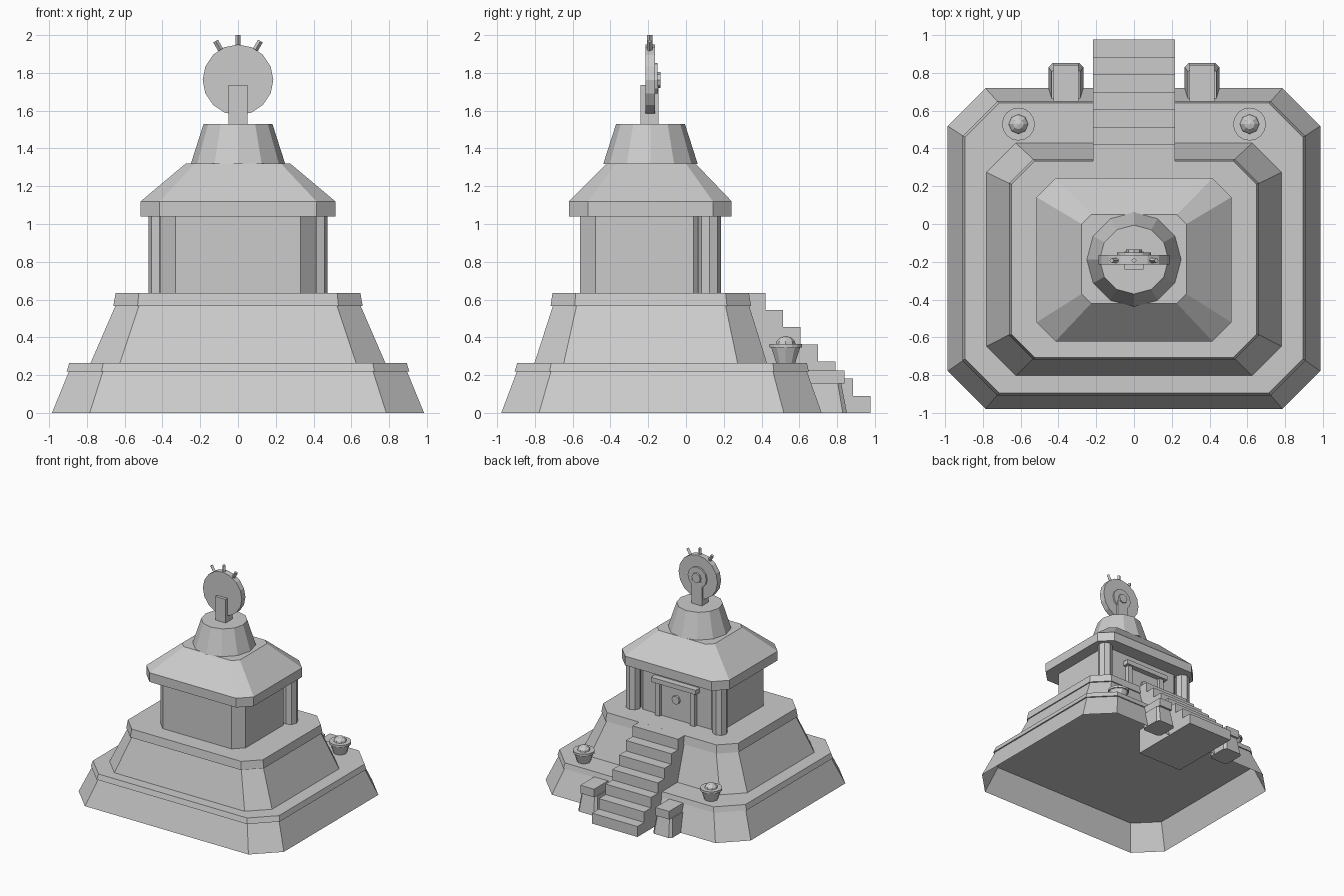
import bpy, bmesh, math
from mathutils import Matrix

cube = bpy.data.objects.get("Cube")
if cube:
    bpy.data.objects.remove(cube, do_unlink=True)

stone = bpy.data.materials.new("grey stone")
stone.use_nodes = True
GREY = (0.6, 0.6, 0.6, 1)
stone.diffuse_color = GREY
stone.node_tree.nodes["Principled BSDF"].inputs["Base Color"].default_value = GREY


def add_object(name, bm):
    mesh = bpy.data.meshes.new(name)
    bm.to_mesh(mesh)
    bm.free()
    mesh.materials.append(stone)
    obj = bpy.data.objects.new(name, mesh)
    bpy.context.collection.objects.link(obj)
    return obj


def loft(name, rings, capped=True):
    """Skin a stack of equal-length point rings, closing the ends if capped."""
    bm = bmesh.new()
    loops = [[bm.verts.new(p) for p in ring] for ring in rings]
    for a, b in zip(loops, loops[1:]):
        for i in range(len(a)):
            j = (i + 1) % len(a)
            bm.faces.new((a[i], a[j], b[j], b[i]))
    if capped:
        bm.faces.new(loops[0][::-1])
        bm.faces.new(loops[-1])
        bmesh.ops.recalc_face_normals(bm, faces=bm.faces)
    return add_object(name, bm)


def chamfered(z, half, y0, y1, c, cx=0):
    """Rectangle with cut corners at height z."""
    x0, x1 = cx - half, cx + half
    return [(x0 + c, y0, z), (x1 - c, y0, z), (x1, y0 + c, z), (x1, y1 - c, z),
            (x1 - c, y1, z), (x0 + c, y1, z), (x0, y1 - c, z), (x0, y0 + c, z)]


def circle(cx, cy, z, r, n):
    return [(cx + r * math.cos(math.tau * i / n), cy + r * math.sin(math.tau * i / n), z)
            for i in range(n)]


def box(name, x0, x1, y0, y1, z0, z1):
    return loft(name, [[(x0, y0, z), (x1, y0, z), (x1, y1, z), (x0, y1, z)]
                       for z in (z0, z1)])


def disc(name, x, z, r, y0, y1, n):
    """Cylinder whose axis runs along y."""
    return loft(name, [[(px, y, pz) for px, pz, _ in circle(x, z, 0, r, n)]
                       for y in (y0, y1)])


# Stepped base: a hollow lower tier, open underneath, and a solid upper tier
loft("lower_tier", [chamfered(0, 0.985, -0.978, 0.718, 0.2),
                    chamfered(0.22, 0.895, -0.895, 0.64, 0.18)], capped=False)
loft("lower_tier_cap", [chamfered(0.22, 0.907, -0.907, 0.65, 0.185),
                        chamfered(0.265, 0.893, -0.893, 0.64, 0.18)])
loft("upper_tier", [chamfered(0.265, 0.78, -0.802, 0.428, 0.155),
                    chamfered(0.565, 0.65, -0.705, 0.335, 0.125)])
loft("upper_tier_cap", [chamfered(0.565, 0.66, -0.717, 0.345, 0.128),
                        chamfered(0.635, 0.648, -0.707, 0.333, 0.123)])

# Shrine room with chamfered corners, porch columns and doorway
loft("shrine_room", [chamfered(z, 0.41, -0.56, 0.12, 0.08) for z in (0.635, 1.04)])
for side, tag in ((1, "left"), (-1, "right")):
    loft(tag + "_column", [circle(side * 0.415, 0.124, z, 0.06, 8) for z in (0.635, 1.04)])
    box(tag + "_door_post", side * 0.168 - 0.022, side * 0.168 + 0.022, 0.11, 0.155, 0.635, 0.93)
box("door_lintel", -0.215, 0.215, 0.11, 0.175, 0.925, 0.965)
box("door_panel", -0.146, 0.146, 0.11, 0.128, 0.635, 0.925)
disc("door_boss", 0, 0.81, 0.037, 0.12, 0.145, 8)

# Hipped roof and tapering spire
loft("roof", [chamfered(1.04, 0.515, -0.62, 0.242, 0.1),
              chamfered(1.12, 0.515, -0.62, 0.242, 0.1),
              chamfered(1.32, 0.277, -0.42, 0.05, 0.05)])
SPIRE_Y = -0.188
loft("spire", [circle(0, SPIRE_Y, 1.318, 0.25, 12), circle(0, SPIRE_Y, 1.53, 0.182, 12)])

# Sun wheel on its post, with three square rays set on edge
WHEEL_Z = 1.763
box("wheel_post", -0.05, 0.05, -0.24, -0.146, 1.53, 1.735)
disc("sun_wheel", 0, WHEEL_Z, 0.187, -0.215, -0.165, 16)
disc("wheel_ring", 0, WHEEL_Z, 0.09, -0.17, -0.151, 12)
disc("wheel_hub", 0, WHEEL_Z, 0.042, -0.155, -0.135, 8)
for angle, tag in ((-30, "right"), (0, "middle"), (30, "left")):
    ray = loft(tag + "_ray", [circle(0, 0, z, 0.0145, 4) for z in (0.17, 0.237)])
    ray.data.transform(Matrix.Translation((0, -0.193, WHEEL_Z))
                       @ Matrix.Rotation(math.radians(angle), 4, "Y"))

# Staircase as one stepped profile swept across x
STEPS, RISE, TREAD = 7, 0.0907, 0.0928
profile = [(0.328, 0), (0.328, STEPS * RISE)]
for i in range(STEPS):
    y = 0.42 + i * TREAD
    profile += [(y, (STEPS - i) * RISE), (y, (STEPS - i - 1) * RISE)]
loft("staircase", [[(x, y, z) for y, z in profile] for x in (-0.218, 0.218)])

# Stair pedestals and offering bowls on both sides
for side, tag in ((1, "left"), (-1, "right")):
    x = side * 0.36
    loft(tag + "_pedestal", [chamfered(0, 0.092, 0.645, 0.852, 0.022, x),
                             chamfered(0.155, 0.075, 0.645, 0.822, 0.018, x)])
    box(tag + "_pedestal_cap", x - 0.066, x + 0.066, 0.64, 0.84, 0.155, 0.225)
    bx, by = side * 0.611, 0.528
    loft(tag + "_bowl", [circle(bx, by, 0.265, 0.053, 10), circle(bx, by, 0.345, 0.08, 10),
                         circle(bx, by, 0.345, 0.087, 16), circle(bx, by, 0.365, 0.087, 16)]
         [:2])
    loft(tag + "_bowl_rim", [circle(bx, by, z, 0.087, 16) for z in (0.345, 0.365)])
    bm = bmesh.new()
    bmesh.ops.create_uvsphere(bm, u_segments=8, v_segments=6, radius=0.055,
                              matrix=Matrix.Translation((bx, by, 0.352)))
    add_object(tag + "_offering", bm)
